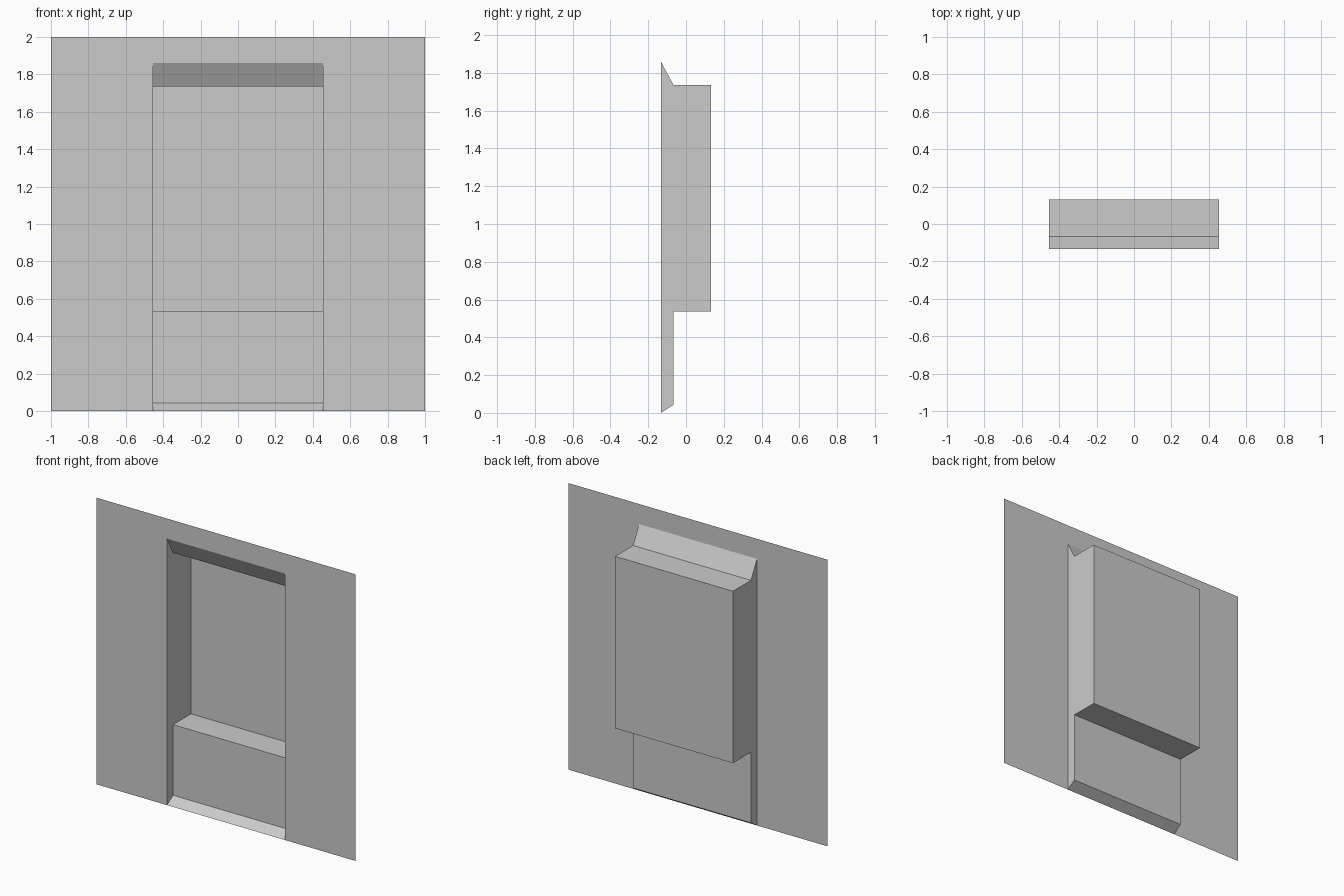
import bpy

if "Cube" in bpy.data.objects:
    bpy.data.objects.remove(bpy.data.objects["Cube"])

FRONT, STEP, BACK = -0.133, -0.066, 0.132   # depth levels (y)
W, TOP = 0.455, 1.86                        # opening half width and height


def make_object(name, verts, faces):
    mesh = bpy.data.meshes.new(name)
    mesh.from_pydata(verts, [], faces)
    mesh.update()
    obj = bpy.data.objects.new(name, mesh)
    bpy.context.collection.objects.link(obj)
    return obj


# Flat wall sheet with a doorway-shaped opening reaching the floor
outline = [(-1, 0), (-W, 0), (-W, TOP), (W, TOP), (W, 0), (1, 0), (1, 2), (-1, 2)]
make_object("wall_panel",
            [(x, FRONT, z) for x, z in outline],
            [(0, 1, 2, 7), (2, 3, 6, 7), (3, 4, 5, 6)])

# Stepped niche: a (y, z) profile swept across the opening, closed by side walls
profile = [(FRONT, 0), (STEP, 0.043), (STEP, 0.536), (BACK, 0.536),
           (BACK, 1.736), (STEP, 1.736), (FRONT, TOP)]
n = len(profile)
verts = [(x, y, z) for x in (-W, W) for y, z in profile]
faces = [(i, n + i, n + i + 1, i + 1) for i in range(n - 1)]
faces += [tuple(range(n)), tuple(reversed(range(n, 2 * n)))]
make_object("wall_niche", verts, faces)
